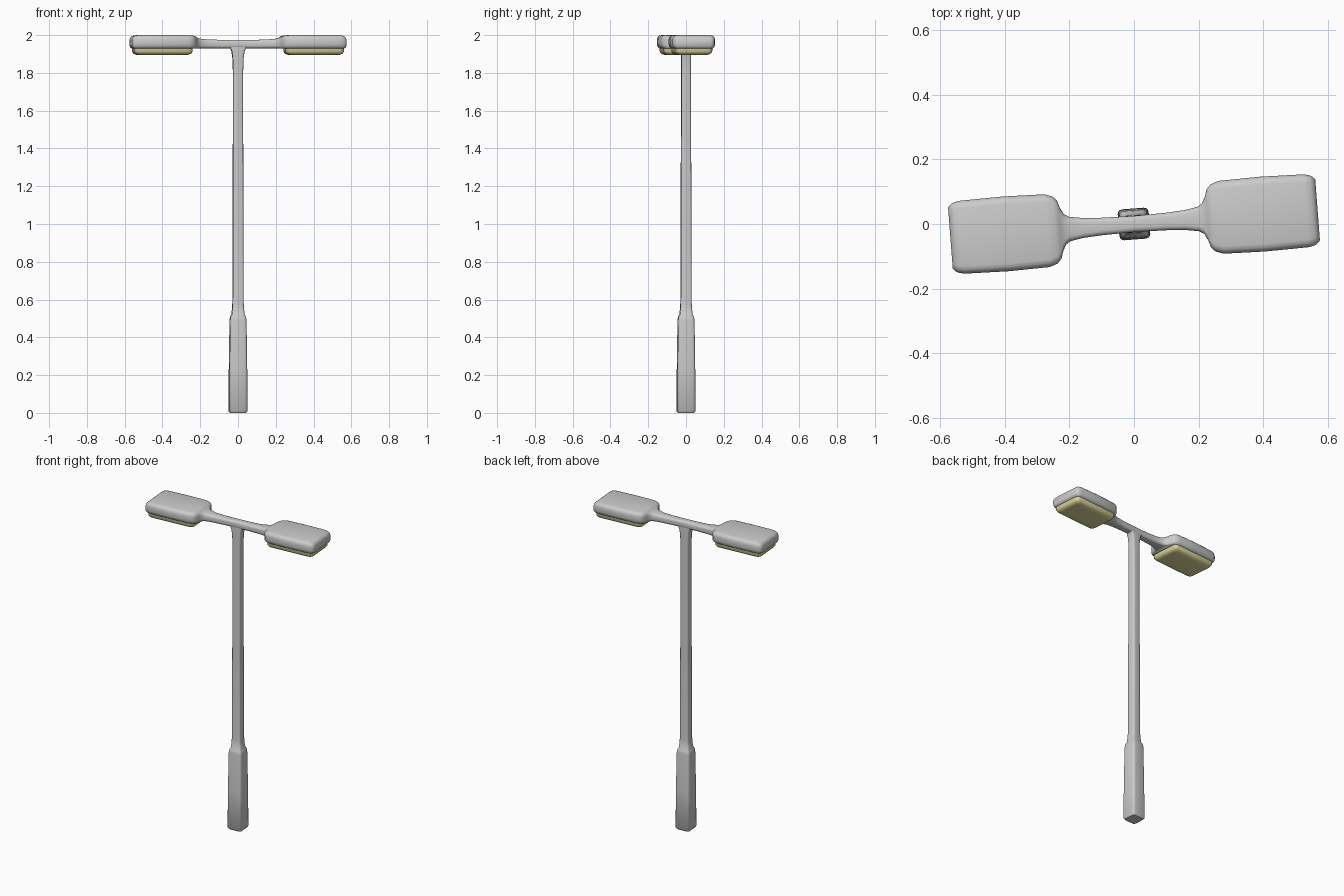
import bpy, bmesh, math
from mathutils import Matrix, Vector

TURN = Matrix.Rotation(math.radians(4.4), 4, 'Z')  # whole lamp is slightly turned


def rounded_rect(hw, hh, r, steps=3):
    """Points of a rounded rectangle, counter-clockwise."""
    pts = []
    for k, (sx, sy) in enumerate([(1, 1), (-1, 1), (-1, -1), (1, -1)]):
        for i in range(steps + 1):
            a = math.pi / 2 * (k + i / steps)
            pts.append((sx * (hw - r) + r * math.cos(a), sy * (hh - r) + r * math.sin(a)))
    return pts


def loft(name, rings, colour=None):
    """Skin a list of equal-length rings and cap both ends."""
    bm = bmesh.new()
    loops = [[bm.verts.new(p) for p in ring] for ring in rings]
    n = len(loops[0])
    for a, b in zip(loops, loops[1:]):
        for i in range(n):
            j = (i + 1) % n
            bm.faces.new((a[i], a[j], b[j], b[i]))
    bm.faces.new(loops[0][::-1])
    bm.faces.new(loops[-1])
    bmesh.ops.recalc_face_normals(bm, faces=bm.faces)
    bm.transform(TURN)
    me = bpy.data.meshes.new(name)
    bm.to_mesh(me)
    bm.free()
    ob = bpy.data.objects.new(name, me)
    bpy.context.collection.objects.link(ob)
    if colour:
        mat = bpy.data.materials.new(name + "_colour")
        mat.diffuse_color = colour
        me.materials.append(mat)
    bpy.ops.object.select_all(action='DESELECT')
    ob.select_set(True)
    bpy.context.view_layer.objects.active = ob
    bpy.ops.object.shade_smooth_by_angle(angle=math.radians(40))
    return ob


def upright(sections, cx=0.0):
    """Horizontal rings from (z, half x, half y, radius)."""
    return [[Vector((x + cx, y, z)) for x, y in rounded_rect(hx, hy, r)]
            for z, hx, hy, r in sections]


# post: thick base, step, slim shaft, flare into the arm
loft("post", upright([
    (0.0, 0.041, 0.041, 0.012), (0.01, 0.048, 0.048, 0.014),
    (0.25, 0.0465, 0.0465, 0.014), (0.49, 0.043, 0.043, 0.014),
    (0.51, 0.040, 0.040, 0.014), (0.522, 0.033, 0.033, 0.012),
    (0.58, 0.029, 0.029, 0.011), (1.2, 0.027, 0.027, 0.010),
    (1.80, 0.026, 0.025, 0.010), (1.88, 0.029, 0.025, 0.010),
    (1.915, 0.034, 0.025, 0.010), (1.932, 0.042, 0.024, 0.010),
    (1.945, 0.055, 0.022, 0.010)]))

# arm and both lamp heads as one smooth body: (x, half width, bottom, top, radius)
half = [
    (0.0, 0.025, 1.930, 1.975, 0.014), (0.10, 0.027, 1.930, 1.975, 0.014),
    (0.16, 0.031, 1.930, 1.977, 0.015), (0.20, 0.038, 1.930, 1.981, 0.016),
    (0.215, 0.048, 1.930, 1.985, 0.018), (0.226, 0.070, 1.930, 1.990, 0.020),
    (0.232, 0.090, 1.929, 1.993, 0.020), (0.245, 0.104, 1.928, 1.997, 0.022),
    (0.27, 0.113, 1.927, 2.000, 0.024), (0.40, 0.116, 1.927, 2.000, 0.024),
    (0.535, 0.113, 1.927, 2.000, 0.024), (0.555, 0.108, 1.928, 1.996, 0.022),
    (0.565, 0.101, 1.933, 1.988, 0.019), (0.570, 0.094, 1.943, 1.975, 0.012)]
full = [(-x, *rest) for x, *rest in half[:0:-1]] + half
loft("arm_and_heads", [
    [Vector((x, u, (lo + hi) / 2 + v)) for u, v in rounded_rect(w, (hi - lo) / 2, r)]
    for x, w, lo, hi, r in full])

# yellow lamp lenses under each head
for side, cx in (("left", -0.402), ("right", 0.402)):
    loft(side + "_lens", upright([
        (1.935, 0.156, 0.099, 0.022), (1.912, 0.155, 0.098, 0.022),
        (1.902, 0.148, 0.091, 0.022), (1.896, 0.134, 0.078, 0.020),
        (1.895, 0.110, 0.055, 0.015)], cx), (0.75, 0.70, 0.33, 1))
